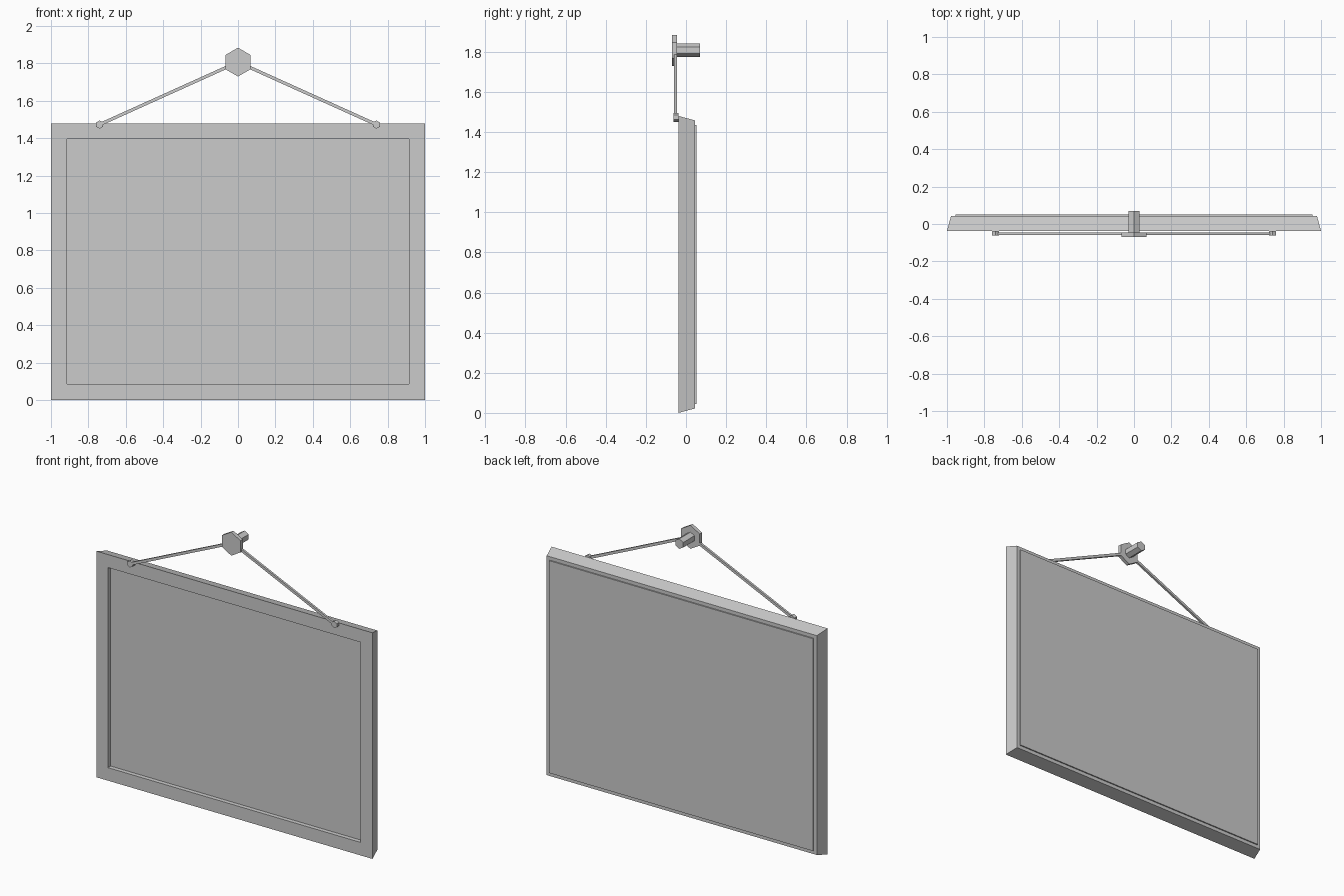
import bpy, bmesh, math
from mathutils import Vector, Matrix

if "Cube" in bpy.data.objects:
    bpy.data.objects.remove(bpy.data.objects["Cube"])

W, H = 1.0, 1.48          # half width and height of the frame
grey = bpy.data.materials.new("plain grey")
grey.diffuse_color = (0.6, 0.6, 0.6, 1)
grey.use_nodes = True
grey.node_tree.nodes["Principled BSDF"].inputs["Base Color"].default_value = grey.diffuse_color


def finish(name, bm):
    bmesh.ops.recalc_face_normals(bm, faces=bm.faces)
    me = bpy.data.meshes.new(name)
    bm.to_mesh(me)
    bm.free()
    me.materials.append(grey)
    ob = bpy.data.objects.new(name, me)
    bpy.context.collection.objects.link(ob)
    return ob


def box(name, size, matrix):
    bm = bmesh.new()
    bmesh.ops.create_cube(bm, size=1, matrix=matrix @ Matrix.Diagonal((*size, 1)))
    return finish(name, bm)


def hex_rod(name, x, z, radius, y0, y1):
    # six-sided rod along y with a point facing up
    bm = bmesh.new()
    rings = []
    for y in (y0, y1):
        rings.append([bm.verts.new((x + radius * math.sin(i * math.pi / 3), y,
                                    z + radius * math.cos(i * math.pi / 3)))
                      for i in range(6)])
    for ring in rings:
        bm.faces.new(ring)
    for i in range(6):
        j = (i + 1) % 6
        bm.faces.new((rings[0][i], rings[0][j], rings[1][j], rings[1][i]))
    return finish(name, bm)


# frame: a moulding profile (inset, y) carried round the four mitred corners
profile = [(0, -0.038), (0.085, -0.038), (0.085, -0.01),
           (0.045, -0.01), (0.045, 0.044), (0.022, 0.044)]
bm = bmesh.new()
loops = []
for sx, sz in ((-1, -1), (1, -1), (1, 1), (-1, 1)):
    loops.append([bm.verts.new((sx * (W - d), y, H / 2 + sz * (H / 2 - d)))
                  for d, y in profile])
n = len(profile)
for c in range(4):
    a, b = loops[c], loops[(c + 1) % 4]
    for i in range(n):
        j = (i + 1) % n
        bm.faces.new((a[i], a[j], b[j], b[i]))
finish("frame", bm)

# picture panel set into the back of the frame
box("picture_panel", (2 * (W - 0.045), 0.062, H - 0.09),
    Matrix.Translation((0, 0.021, H / 2)))

# wall nail
nail_z = 1.807
hex_rod("nail_head", 0, nail_z, 0.077, -0.07, -0.046)
hex_rod("nail_shaft", 0, nail_z, 0.033, -0.046, 0.07)

# pins on the frame and the two strings up to the nail
for side, s in (("left", -1), ("right", 1)):
    px, pz = s * 0.74, 1.473
    hex_rod("pin_" + side, px, pz, 0.022, -0.062, -0.038)
    a, b = Vector((px, -0.053, pz)), Vector((0, -0.053, nail_z))
    d = b - a
    m = (Matrix.Translation((a + b) / 2)
         @ Matrix.Rotation(math.atan2(-d.z, d.x), 4, 'Y'))
    box("string_" + side, (d.length, 0.014, 0.017), m)
